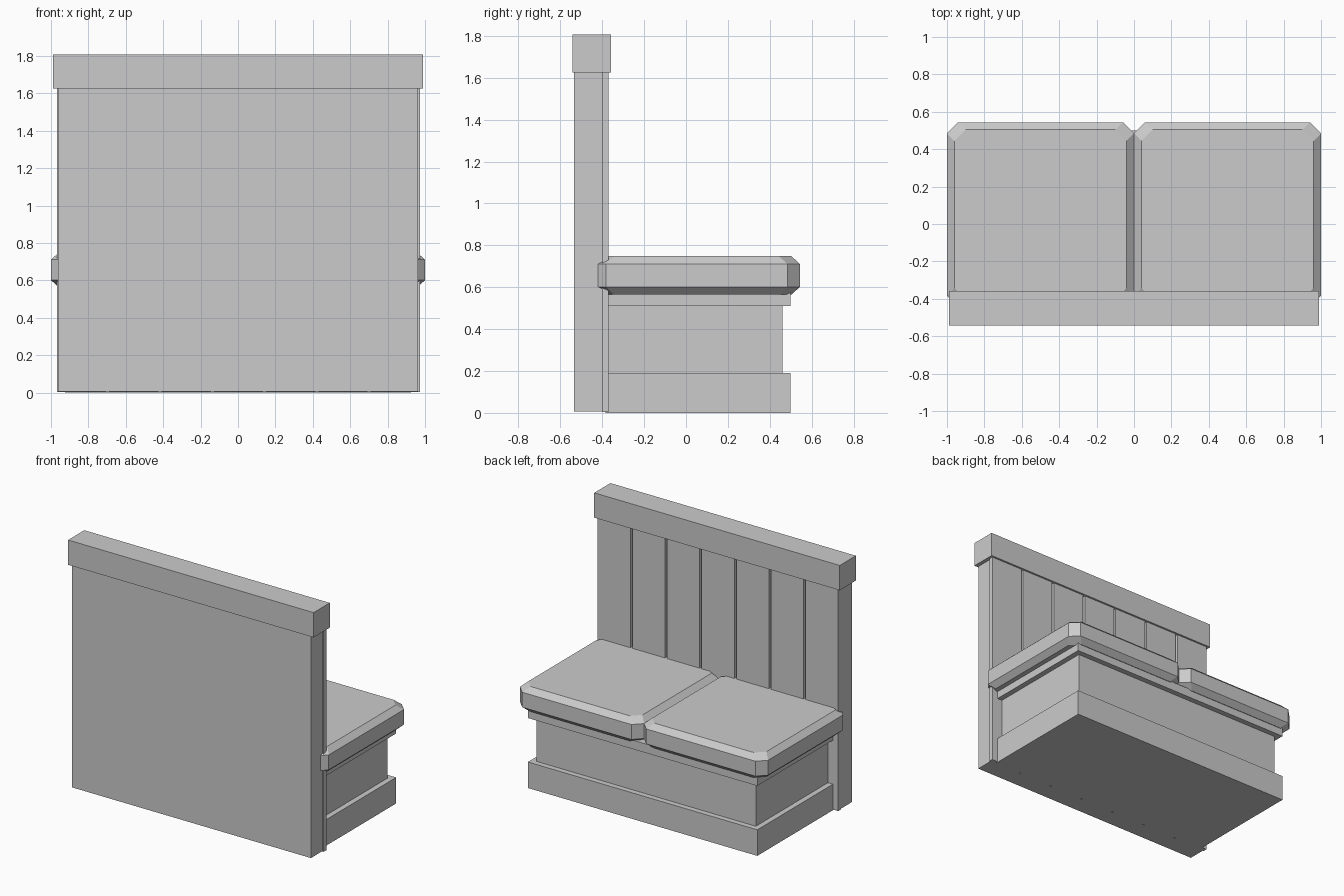
import bpy, bmesh

if "Cube" in bpy.data.objects:
    bpy.data.objects.remove(bpy.data.objects["Cube"])


def finish(name, bm):
    bmesh.ops.recalc_face_normals(bm, faces=bm.faces)
    mesh = bpy.data.meshes.new(name)
    bm.to_mesh(mesh)
    bm.free()
    obj = bpy.data.objects.new(name, mesh)
    bpy.context.collection.objects.link(obj)
    return obj


def box(name, x, y, z):
    bm = bmesh.new()
    bmesh.ops.create_cube(bm, size=1)
    for v in bm.verts:
        for i, (a, b) in enumerate((x, y, z)):
            v.co[i] = a if v.co[i] < 0 else b
    return finish(name, bm)


def cushion(name, x0, x1, y0, y1, levels, cut=0.06):
    # Stack of corner-cut rectangles: (height, inset)
    bm = bmesh.new()
    rings = []
    for z, inset in levels:
        a, b, c, d = x0 + inset, x1 - inset, y0 + inset, y1 - inset
        pts = [(a + cut, c), (b - cut, c), (b, c + cut), (b, d - cut),
               (b - cut, d), (a + cut, d), (a, d - cut), (a, c + cut)]
        rings.append([bm.verts.new((px, py, z)) for px, py in pts])
    for low, high in zip(rings, rings[1:]):
        for i in range(8):
            j = (i + 1) % 8
            bm.faces.new((low[i], low[j], high[j], high[i]))
    bm.faces.new(rings[0][::-1])
    bm.faces.new(rings[-1])
    return finish(name, bm)


# Seat base: plinth, recessed body, top rail
box("base_plinth", (-0.925, 0.925), (-0.385, 0.50), (0, 0.19))
box("base_body", (-0.885, 0.885), (-0.385, 0.46), (0.19, 0.51))
box("base_top_rail", (-0.925, 0.925), (-0.385, 0.50), (0.51, 0.575))

# Backrest panel and cap
box("back_panel", (-0.963, 0.962), (-0.534, -0.402), (0.007, 1.63))
box("back_cap", (-0.99, 0.99), (-0.543, -0.357), (1.626, 1.807))

# Seven vertical planks with narrow gaps
start, pitch, gap = -0.968, 0.2795, 0.016
for i in range(7):
    left = start + i * pitch
    box(f"back_plank_{i + 1}", (left, left + pitch - gap), (-0.402, -0.371), (0.005, 1.63))

# Two seat cushions with chamfered edges
profile = [(0.565, 0.04), (0.602, 0), (0.711, 0), (0.748, 0.04)]
cushion("cushion_left", -1, 0, -0.443, 0.544, profile)
cushion("cushion_right", 0, 1, -0.443, 0.544, profile)
